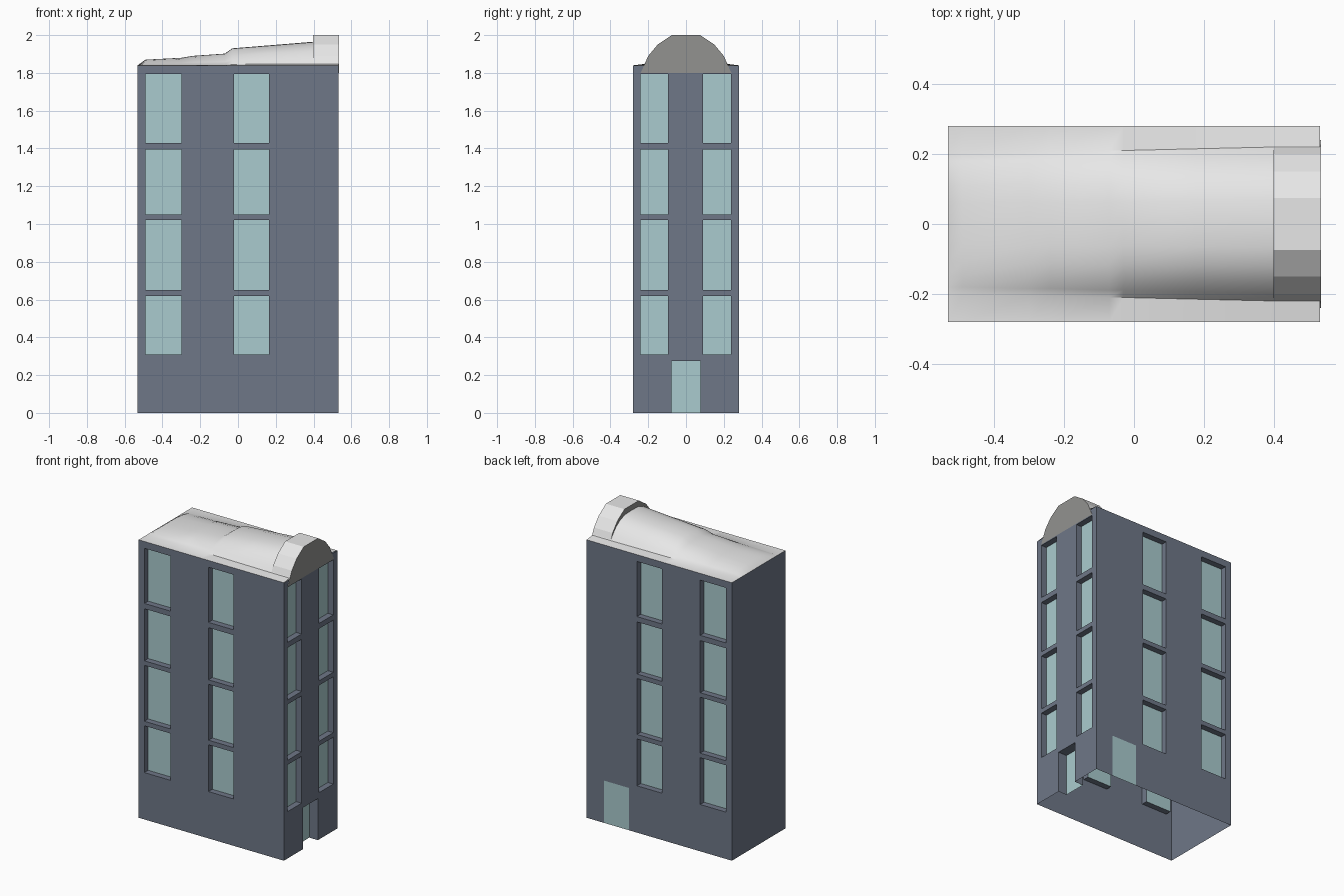
import bpy, bmesh
from mathutils import Vector

if "Cube" in bpy.data.objects:
    bpy.data.objects.remove(bpy.data.objects["Cube"], do_unlink=True)

HX, HY, TOP = 0.532, 0.28, 1.84
UP = Vector((0, 0, 1))


def material(name, rgb):
    m = bpy.data.materials.new(name)
    m.use_nodes = True
    m.diffuse_color = (*rgb, 1)
    m.node_tree.nodes["Principled BSDF"].inputs["Base Color"].default_value = (*rgb, 1)
    return m


WALL = material("slate wall", (0.156, 0.184, 0.242))
GLASS = material("pale aqua glass", (0.40, 0.60, 0.62))
ROOF = material("off white roof", (0.80, 0.80, 0.80))
GABLE = material("grey gable", (0.29, 0.29, 0.28))


def finish(name, bm, mats):
    bmesh.ops.remove_doubles(bm, verts=bm.verts[:], dist=0.0005)
    me = bpy.data.meshes.new(name)
    bm.to_mesh(me)
    bm.free()
    for m in mats:
        me.materials.append(m)
    ob = bpy.data.objects.new(name, me)
    bpy.context.collection.objects.link(ob)
    return ob


def smooth(ob, angle):
    bpy.ops.object.select_all(action='DESELECT')
    ob.select_set(True)
    bpy.context.view_layer.objects.active = ob
    bpy.ops.object.shade_smooth_by_angle(angle=angle)


def wall(name, center, along, half, openings):
    """One thin wall; each opening (u0, u1, z0, z1, depth) is a recessed pane."""
    bm = bmesh.new()
    u, c = Vector(along), Vector(center)
    n = u.cross(UP)
    us = sorted({-half, half} | {v for o in openings for v in o[:2]})
    zs = sorted({0, TOP} | {v for o in openings for v in o[2:4]})

    def face(points, index=0):
        f = bm.faces.new([bm.verts.new(p) for p in points])
        f.material_index = index

    for a, b in zip(us, us[1:]):
        for lo, hi in zip(zs, zs[1:]):
            corners = [c + u * s + UP * t for s, t in ((a, lo), (b, lo), (b, hi), (a, hi))]
            hit = [o for o in openings
                   if o[0] < (a + b) / 2 < o[1] and o[2] < (lo + hi) / 2 < o[3]]
            if not hit:
                face(corners)
                continue
            depth = hit[0][4]
            inner = [p - n * depth for p in corners]
            face(inner, 1)
            if depth:
                for i in range(4):
                    if i == 0 and lo == 0:
                        continue          # doorway has no sill
                    j = (i + 1) % 4
                    face((corners[i], corners[j], inner[j], inner[i]))
    return finish(name, bm, (WALL, GLASS))


# Window rows and columns
ROWS = ((0.31, 0.62), (0.65, 1.02), (1.05, 1.395), (1.43, 1.795))
REVEAL = 0.04


def windows(columns):
    return [(a, b, lo, hi, REVEAL) for a, b in columns for lo, hi in ROWS]


long_side = ((-0.49, -0.30), (-0.02, 0.163))
mirrored = [(-b, -a) for a, b in long_side]
short_side = ((-0.24, -0.095), (0.09, 0.237))

wall("front_wall", (0, -HY, 0), (1, 0, 0), HX, windows(long_side))
wall("back_wall", (0, HY, 0), (-1, 0, 0), HX,
     windows(mirrored) + [(-0.405, -0.22, 0, 0.28, 0)])
wall("entrance_wall", (HX, 0, 0), (0, 1, 0), HY,
     windows(short_side) + [(-0.078, 0.076, 0, 0.275, 0.063)])
wall("blank_wall", (-HX, 0, 0), (0, -1, 0), HY, [])

# Sloping vaulted roof: (x, crown height, vault half width)
STATIONS = ((-HX, 0, 0.20), (-0.49, 0.03, 0.20), (-0.30, 0.04, 0.205),
            (-0.24, 0.05, 0.205), (-0.07, 0.062, 0.21), (-0.03, 0.09, 0.21),
            (0.18, 0.107, 0.215), (0.40, 0.125, 0.22), (HX, 0.125, 0.22))
VAULT = ((1, 0.06), (0.9, 0.3), (0.75, 0.6), (0.55, 0.84), (0.3, 0.98))
bm = bmesh.new()
rings = []
for x, h, w in STATIONS:
    side = [(HY, 0)] + [(w * a, h * b) for a, b in VAULT]
    section = [(-y, z) for y, z in side] + [(0, h)] + side[::-1]
    rings.append([bm.verts.new((x, y, TOP + z)) for y, z in section])
for r, s in zip(rings, rings[1:]):
    for i in range(len(r) - 1):
        bm.faces.new((r[i], s[i], s[i + 1], r[i + 1]))
smooth(finish("vaulted_roof", bm, (ROOF,)), 0.6)

# Arched gable over the entrance end
half_arch = ((0.24, 1.80), (0.222, 1.84), (0.20, 1.89), (0.15, 1.95), (0.075, 2.0))
arch = list(half_arch) + [(-y, z) for y, z in half_arch[::-1]]
bm = bmesh.new()
outer = [bm.verts.new((HX + 0.002, y, z)) for y, z in arch]
inner = [bm.verts.new((0.398, y, z)) for y, z in arch]
bm.faces.new(outer).material_index = 1
bm.faces.new(inner[::-1]).material_index = 1
for i in range(len(arch) - 1):
    bm.faces.new((outer[i], inner[i], inner[i + 1], outer[i + 1]))
bmesh.ops.recalc_face_normals(bm, faces=bm.faces[:])
finish("arched_gable", bm, (ROOF, GABLE))
